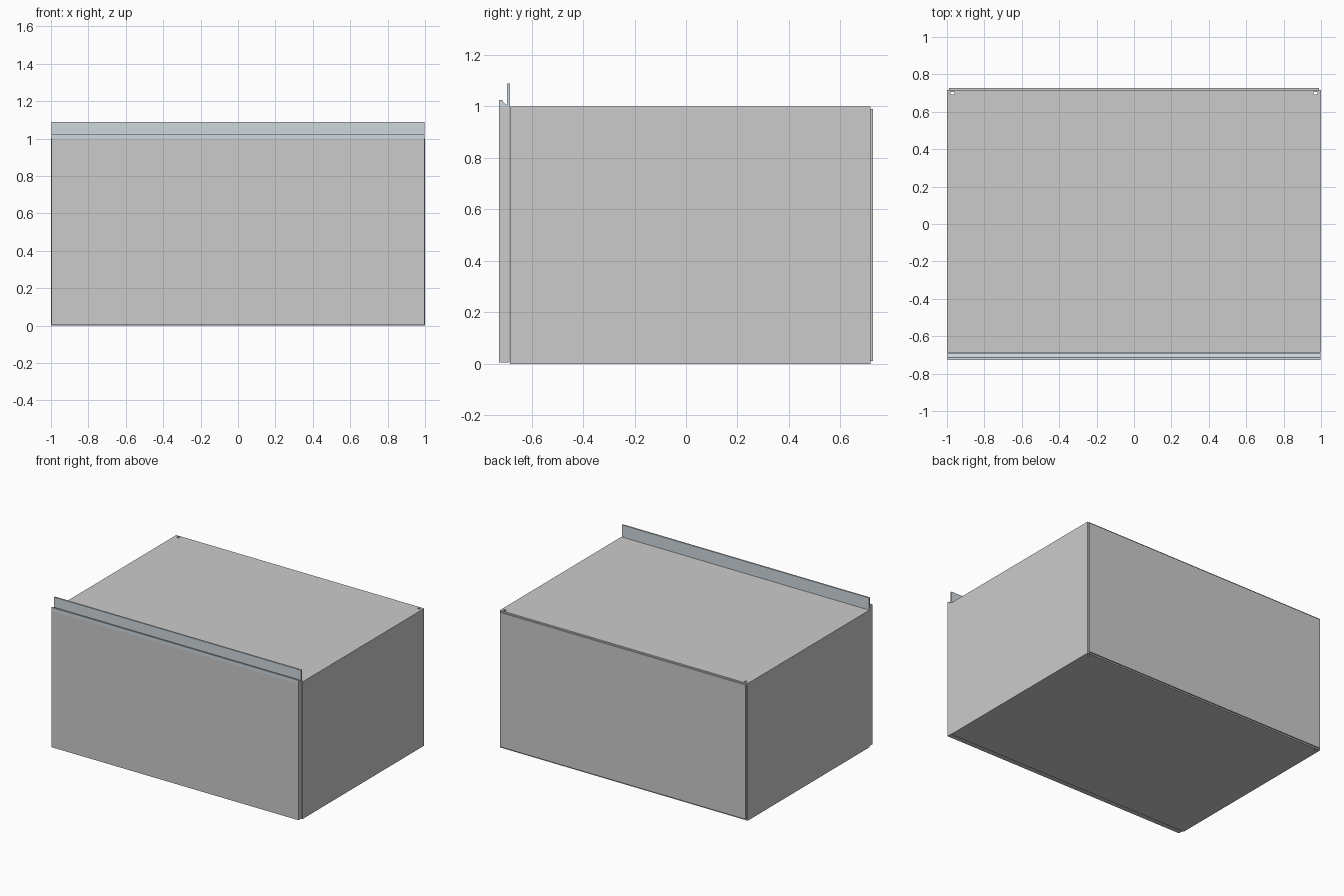
import bpy

if "Cube" in bpy.data.objects:
    bpy.data.objects.remove(bpy.data.objects["Cube"])

T = 0.042                    # board thickness
FRONT, BACK = -0.684, 0.717  # carcass depth range


def box(name, x, y, z):
    """Box from (min, max) ranges on each axis."""
    verts = [(a, b, c) for a in x for b in y for c in z]
    faces = [(0, 1, 3, 2), (4, 6, 7, 5), (0, 4, 5, 1),
             (2, 3, 7, 6), (0, 2, 6, 4), (1, 5, 7, 3)]
    mesh = bpy.data.meshes.new(name)
    mesh.from_pydata(verts, [], faces)
    ob = bpy.data.objects.new(name, mesh)
    bpy.context.collection.objects.link(ob)
    return ob


def extrude_x(name, profile, half):
    """Extrude a (y, z) profile across the width."""
    n = len(profile)
    verts = [(s * half, y, z) for s in (-1, 1) for y, z in profile]
    faces = [tuple(range(n))[::-1], tuple(range(n, 2 * n))]
    faces += [(i, (i + 1) % n, n + (i + 1) % n, n + i) for i in range(n)]
    mesh = bpy.data.meshes.new(name)
    mesh.from_pydata(verts, [], faces)
    ob = bpy.data.objects.new(name, mesh)
    bpy.context.collection.objects.link(ob)
    return ob


# Side boards, each with a narrow vertical hanger slot near the back
for label, s in (("left", -1), ("right", 1)):
    side = box(f"{label}_side", sorted((s * (1 - T), s * 1.0)),
               (FRONT, BACK), (0, 1))
    cutter = box(f"{label}_slot_cutter", sorted((s * 0.961, s * 0.982)),
                 (0.692, 0.705), (-0.1, 1.1))
    cutter.hide_render = True
    cutter.hide_viewport = True
    cutter.display_type = 'WIRE'
    mod = side.modifiers.new("hanger_slot", 'BOOLEAN')
    mod.operation = 'DIFFERENCE'
    mod.solver = 'EXACT'
    mod.object = cutter

# Top and bottom boards between the sides
inner = (-(1 - T), 1 - T)
box("top_board", inner, (FRONT, BACK), (1 - T, 1))
box("bottom_board", inner, (FRONT, BACK), (0, T))

# Thin back panel, slightly smaller than the carcass
box("back_panel", (-0.99, 0.99), (BACK, 0.726), (0.01, 0.99))

# Front door
box("door", (-0.996, 0.996), (-0.726, FRONT - 0.001), (0.006, 0.999))

# Grip rail along the door's top: front lip, sloped channel, tall rear strip
rail = extrude_x("grip_rail", [
    (-0.726, 0.999), (-0.726, 1.025), (-0.714, 1.025), (-0.711, 1.018),
    (-0.703, 1.009), (-0.696, 1.006), (-0.696, 1.088), (-0.684, 1.088),
    (-0.684, 0.999)], 0.996)
metal = bpy.data.materials.new("rail_metal")
metal.diffuse_color = (0.62, 0.69, 0.73, 1)
metal.use_nodes = True
metal.node_tree.nodes["Principled BSDF"].inputs["Base Color"].default_value = metal.diffuse_color
rail.data.materials.append(metal)

# Consistent outward normals
import bmesh
for ob in bpy.context.collection.objects:
    bm = bmesh.new()
    bm.from_mesh(ob.data)
    bmesh.ops.recalc_face_normals(bm, faces=bm.faces)
    bm.to_mesh(ob.data)
    bm.free()
